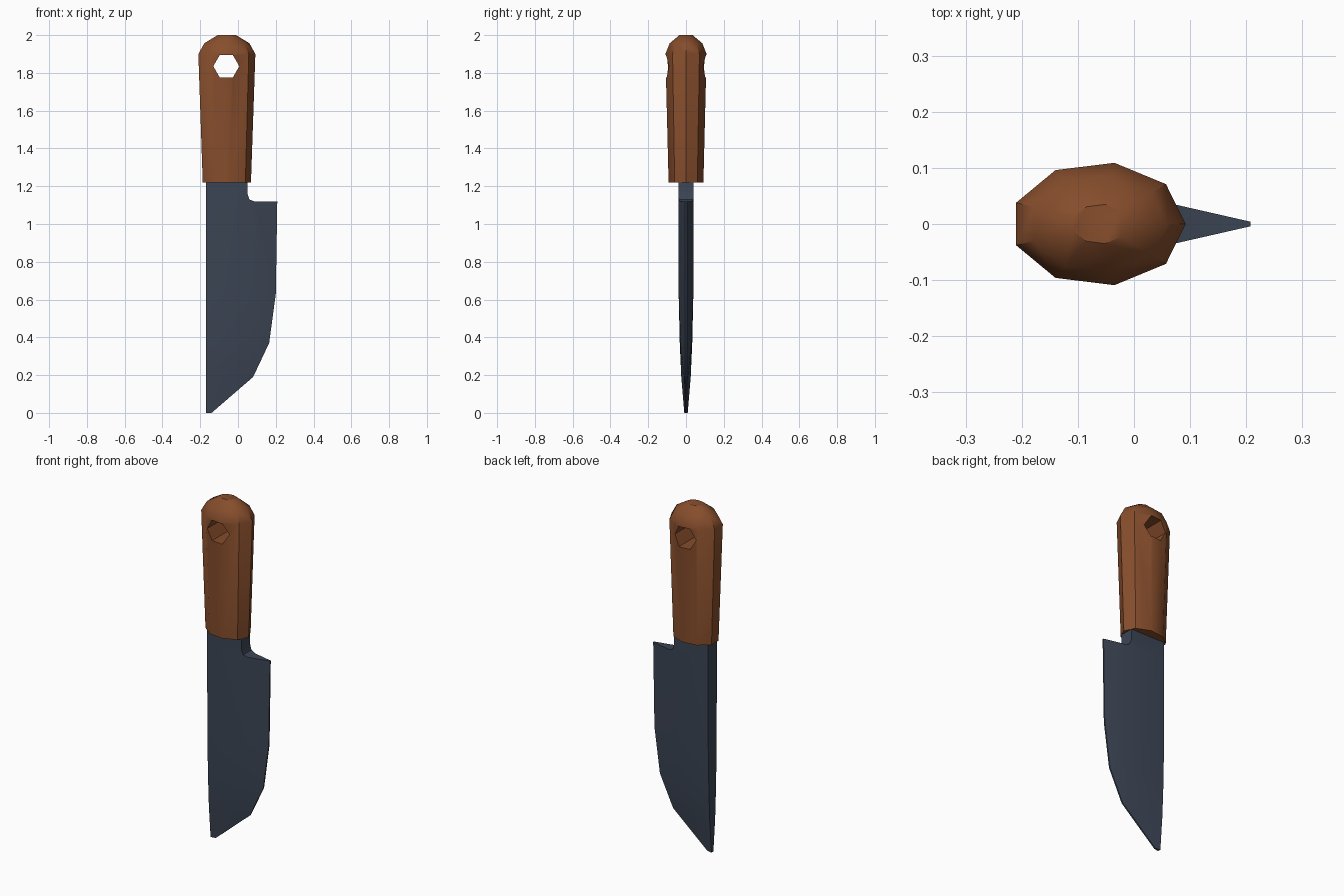
import bpy, bmesh, math
from mathutils import Vector

if "Cube" in bpy.data.objects:
    bpy.data.objects.remove(bpy.data.objects["Cube"])


def lerp_table(table, z):
    for (z0, a), (z1, b) in zip(table, table[1:]):
        if z <= z1:
            return a + (b - a) * max(0, z - z0) / (z1 - z0)
    return table[-1][1]


def make_object(name, bm, mat=None):
    bmesh.ops.recalc_face_normals(bm, faces=bm.faces)
    mesh = bpy.data.meshes.new(name)
    bm.to_mesh(mesh)
    bm.free()
    ob = bpy.data.objects.new(name, mesh)
    bpy.context.collection.objects.link(ob)
    if mat:
        mesh.materials.append(mat)
    return ob


def material(name, color):
    mat = bpy.data.materials.new(name)
    mat.diffuse_color = (*color, 1)
    mat.use_nodes = True
    mat.node_tree.nodes["Principled BSDF"].inputs["Base Color"].default_value = mat.diffuse_color
    return mat


def smooth(ob, degrees):
    bpy.ops.object.select_all(action='DESELECT')
    ob.select_set(True)
    bpy.context.view_layer.objects.active = ob
    bpy.ops.object.shade_smooth_by_angle(angle=math.radians(degrees))


wood = material("wood", (0.24, 0.075, 0.025))
steel = material("steel", (0.045, 0.06, 0.09))

# Blade: extruded outline, thinned towards the cutting edge and the tip
SPINE = -0.17
edge = [(0, -0.14), (0.19, 0.08), (0.37, 0.165), (0.63, 0.2), (1.12, 0.208)]
thick = [(0, 0.009), (0.19, 0.025), (0.37, 0.033), (0.63, 0.039), (1.12, 0.04)]
outline = [(SPINE, 0)] + [(x, z) for z, x in edge]
outline += [(0.085, 1.12), (0.06, 1.13), (0.05, 1.16), (0.05, 1.24), (SPINE, 1.24)]

bm = bmesh.new()
face = bm.faces.new([bm.verts.new((x, -1, z)) for x, z in outline])
ext = bmesh.ops.extrude_face_region(bm, geom=[face])
bmesh.ops.translate(bm, vec=(0, 2, 0),
                    verts=[g for g in ext["geom"] if isinstance(g, bmesh.types.BMVert)])
cuts = [((0, 0, z), (0, 0, 1)) for z in (0.19, 0.37, 0.63, 1.12, 1.13, 1.16)]
cuts.append(((0.049, 0, 0), (1, 0, 0)))
for co, no in cuts:
    bmesh.ops.bisect_plane(bm, geom=bm.verts[:] + bm.edges[:] + bm.faces[:],
                           plane_co=co, plane_no=no, dist=1e-5)
for v in bm.verts:
    rim, full = lerp_table(edge, v.co.z), lerp_table(thick, v.co.z)
    bevel_start = min(0.05, SPINE + 0.6 * (rim - SPINE))
    k = min(1, max(0, (rim - v.co.x) / (rim - bevel_start)))
    v.co.y *= 0.004 + (full - 0.004) * k
smooth(make_object("blade", bm, steel), 30)

# Handle: nine-sided loft with a domed end
CX = -0.059
half = [(-0.21, 0.038), (-0.14, 0.096), (-0.035, 0.109), (0.057, 0.071)]
section = half + [(0.092, 0)] + [(x, -y) for x, y in reversed(half)]
bm = bmesh.new()
rings = [[bm.verts.new((CX + (x - CX) * s, y * s, z)) for x, y in section]
         for z, s in ((1.22, 0.845), (1.9, 1.0), (1.957, 0.79), (2.0, 0.32))]
for a, b in zip(rings, rings[1:]):
    for i in range(len(a)):
        j = (i + 1) % len(a)
        bm.faces.new((a[i], a[j], b[j], b[i]))
bm.faces.new(rings[0])
bm.faces.new(rings[-1])
handle = make_object("handle", bm, wood)

# Hexagonal hanging hole
bm = bmesh.new()
hexa = [bm.verts.new((-0.062 + 0.069 * math.cos(math.tau * i / 6), -0.3,
                      1.835 + 0.069 * math.sin(math.tau * i / 6))) for i in range(6)]
ext = bmesh.ops.extrude_face_region(bm, geom=[bm.faces.new(hexa)])
bmesh.ops.translate(bm, vec=(0, 0.6, 0),
                    verts=[g for g in ext["geom"] if isinstance(g, bmesh.types.BMVert)])
cutter = make_object("hole_cutter", bm, wood)
cutter.hide_render = True
cutter.hide_set(True)
mod = handle.modifiers.new("hanging_hole", 'BOOLEAN')
mod.operation = 'DIFFERENCE'
mod.solver = 'EXACT'
mod.object = cutter
bpy.context.view_layer.objects.active = handle
bpy.ops.object.modifier_apply(modifier=mod.name)
bpy.data.objects.remove(cutter)
smooth(handle, 36)
